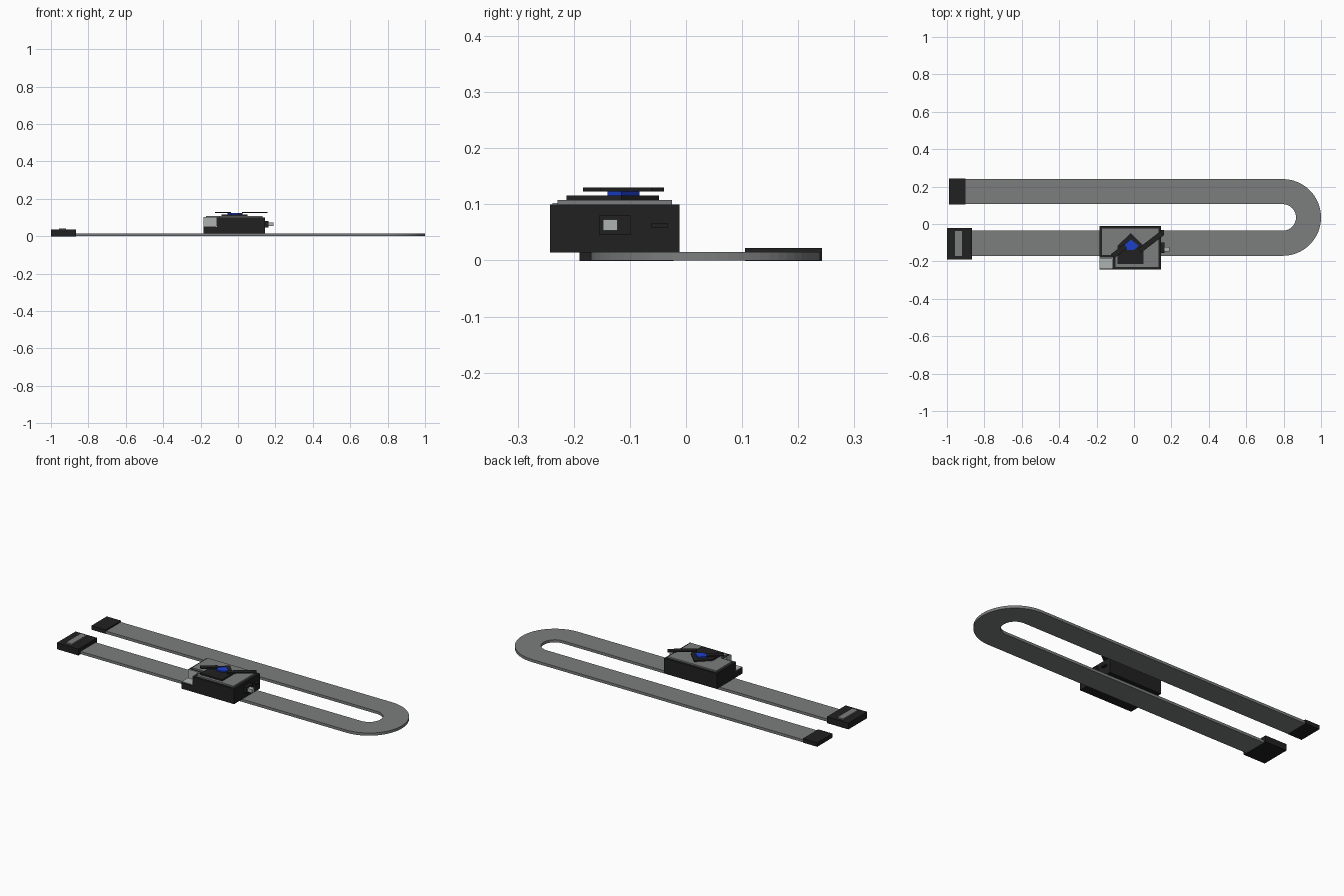
import bpy, bmesh, math

if "Cube" in bpy.data.objects:
    bpy.data.objects.remove(bpy.data.objects["Cube"])


def material(name, rgb):
    m = bpy.data.materials.new(name)
    m.diffuse_color = (*rgb, 1)
    m.use_nodes = True
    m.node_tree.nodes["Principled BSDF"].inputs["Base Color"].default_value = m.diffuse_color
    return m


BLACK = material("black", (0.015, 0.015, 0.015))
GREY = material("grey", (0.2, 0.205, 0.205))
LIGHT = material("light grey", (0.42, 0.45, 0.44))
BLUE = material("blue", (0.012, 0.05, 0.6))


def prism(name, outline, z0, z1, mat):
    """Extrude a flat outline (x, y) from z0 to z1."""
    bm = bmesh.new()
    face = bm.faces.new([bm.verts.new((x, y, z0)) for x, y in outline])
    top = bmesh.ops.extrude_face_region(bm, geom=[face])["geom"]
    for v in top:
        if isinstance(v, bmesh.types.BMVert):
            v.co.z = z1
    bmesh.ops.recalc_face_normals(bm, faces=bm.faces)
    mesh = bpy.data.meshes.new(name)
    bm.to_mesh(mesh)
    bm.free()
    mesh.materials.append(mat)
    ob = bpy.data.objects.new(name, mesh)
    bpy.context.collection.objects.link(ob)
    return ob


def box(name, x0, x1, y0, y1, z0, z1, mat):
    return prism(name, [(x0, y0), (x1, y0), (x1, y1), (x0, y1)], z0, z1, mat)


def bar(name, a, b, width, z0, z1, mat):
    """Flat straight bar between two points."""
    dx, dy = b[0] - a[0], b[1] - a[1]
    k = width / 2 / math.hypot(dx, dy)
    nx, ny = -dy * k, dx * k
    pts = [(a[0] + nx, a[1] + ny), (a[0] - nx, a[1] - ny),
           (b[0] - nx, b[1] - ny), (b[0] + nx, b[1] + ny)]
    return prism(name, pts, z0, z1, mat)


# U-shaped strap: outer edge out, inner edge back
CX, CY, N = 0.795, 0.035, 32


def arc(r):
    return [(CX + r * math.cos(t), CY + r * math.sin(t))
            for t in (math.pi * (i / N - 0.5) for i in range(N + 1))]


outer, inner = arc(0.205), arc(0.071)
prism("strap", [(-0.98, CY - 0.205)] + outer + [(-0.98, CY + 0.205), (-0.98, CY + 0.071)]
      + inner[::-1] + [(-0.98, CY - 0.071)], 0, 0.015, GREY)

# strap ends
box("strap_tip", -0.99, -0.9, 0.105, 0.242, -0.0005, 0.022, BLACK)
box("buckle", -1, -0.865, -0.19, -0.022, -0.0005, 0.035, BLACK)
box("buckle_bar", -0.957, -0.92, -0.17, -0.037, 0.035, 0.042, GREY)

# case with a notched front left corner
X0, X1, Y0, Y1 = -0.185, 0.145, -0.242, -0.012
NX, NY, NZ = -0.113, -0.18, 0.05


def notched(inset):
    i = inset
    return [(NX + i, Y0 + i), (X1 - i, Y0 + i), (X1 - i, Y1 - i),
            (X0 + i, Y1 - i), (X0 + i, NY + i), (NX + i, NY + i)]


box("case_base", X0, X1, Y0, Y1, 0.0145, NZ, BLACK)
prism("case_upper", notched(0), NZ, 0.1, BLACK)
prism("case_top_plate", notched(0.013), 0.1, 0.108, GREY)
box("notch_floor", X0, NX, Y0 + 0.004, NY, NZ, NZ + 0.003, LIGHT)
box("notch_back_wall", X0, NX, NY - 0.004, NY + 0.001, NZ, 0.102, LIGHT)
box("notch_side_wall", NX - 0.004, NX + 0.001, Y0 + 0.004, NY, NZ, 0.102, LIGHT)

# controls on the right side
box("crown_guard", X1, 0.163, -0.155, -0.098, 0.045, 0.08, BLACK)
box("crown", 0.163, 0.19, -0.148, -0.122, 0.053, 0.073, LIGHT)
box("side_button", X1, 0.16, -0.062, -0.032, 0.059, 0.066, BLACK)

# dial ornament: dark pentagon, blue gem and two hands
prism("dial_pentagon", [(-0.087, -0.213), (0.05, -0.213), (0.05, -0.115),
                        (-0.017, -0.048), (-0.087, -0.115)], 0.108, 0.116, BLACK)
prism("dial_gem", [(-0.017, -0.083), (0.025, -0.115), (0.0, -0.14),
                   (-0.035, -0.14), (-0.055, -0.118)], 0.116, 0.123, BLUE)
bar("left_hand", (-0.115, -0.173), (-0.045, -0.118), 0.028, 0.123, 0.13, BLACK)
bar("right_hand", (0.03, -0.142), (0.15, -0.05), 0.028, 0.123, 0.13, BLACK)
